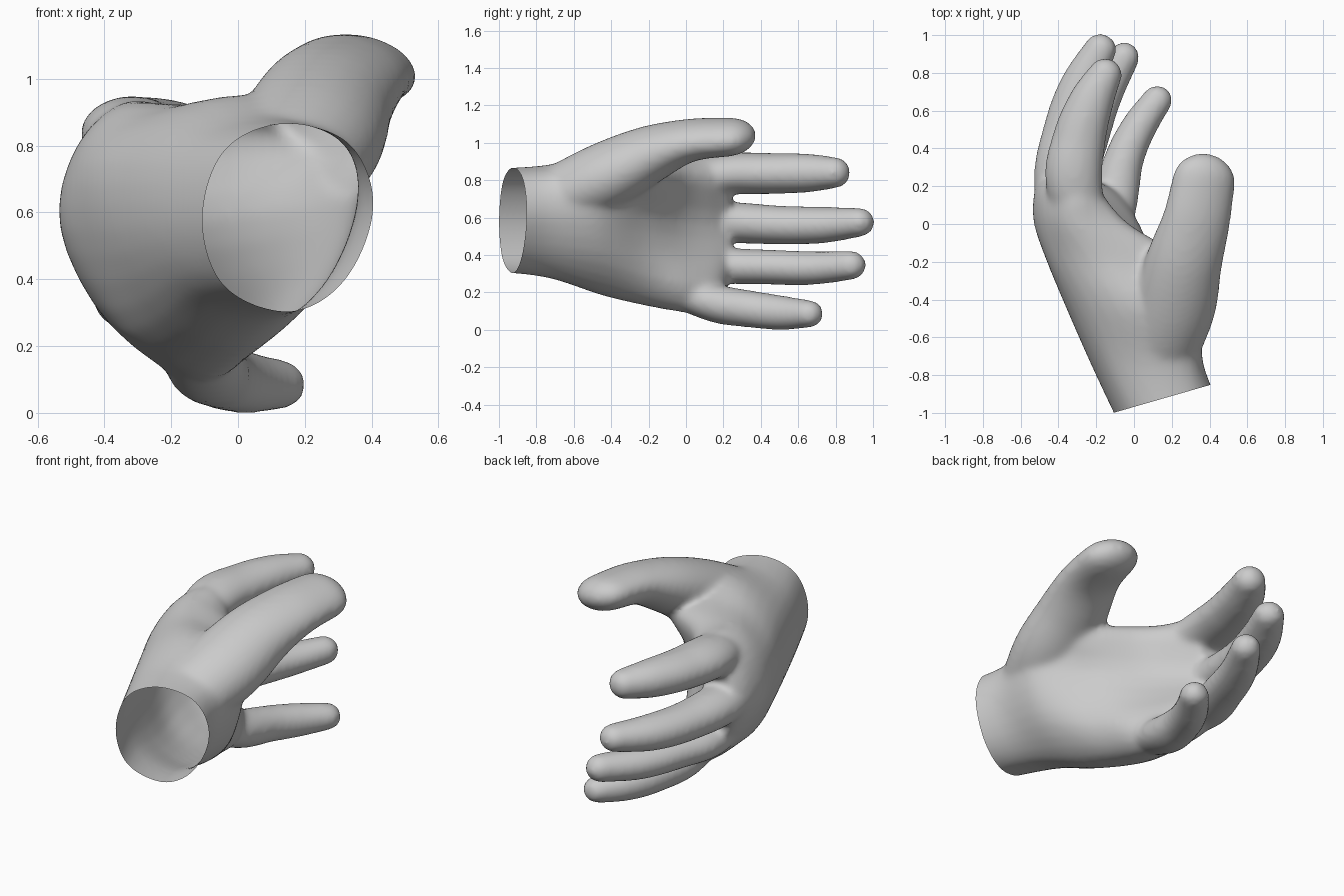
import bpy
import bmesh
import math
from mathutils import Vector

default = bpy.data.objects.get("Cube")
if default:
    bpy.data.objects.remove(default, do_unlink=True)


def spline(points, steps, closed=False):
    """Smooth curve through the points (any dimension)."""
    pts = [Vector(p) for p in points]
    count = len(pts)

    def at(i):
        return pts[i % count] if closed else pts[max(0, min(count - 1, i))]

    out = []
    for i in range(count if closed else count - 1):
        a, b, c, d = at(i - 1), at(i), at(i + 1), at(i + 2)
        for s in range(steps):
            t = s / steps
            out.append(0.5 * (b * 2 + (c - a) * t
                              + (a * 2 - b * 5 + c * 4 - d) * t ** 2
                              + (b * 3 - a - c * 3 + d) * t ** 3))
    if not closed:
        out.append(pts[-1])
    return out


def loft(bm, rings):
    """Skin a list of equal rings and close both ends."""
    loops = [[bm.verts.new(p) for p in ring] for ring in rings]
    for low, high in zip(loops, loops[1:]):
        for i in range(len(low)):
            j = (i + 1) % len(low)
            bm.faces.new((low[i], low[j], high[j], high[i]))
    bm.faces.new(list(reversed(loops[0])))
    bm.faces.new(loops[-1])


def digit(bm, path, tilt=0.0, tip=1.0, sides=24):
    """Tapered oval tube with a rounded tip; path holds x, y, z, width, height."""
    stations = spline(path, 6)
    centres = [Vector(s[:3]) for s in stations]
    rings = []

    def ring(centre, tangent, width, height):
        side = tangent.cross(Vector((0, 0, 1))).normalized()
        up = side.cross(tangent)
        across = side * math.cos(tilt) - up * math.sin(tilt)
        upright = up * math.cos(tilt) + side * math.sin(tilt)
        angles = [2 * math.pi * k / sides for k in range(sides)]
        rings.append([centre + across * width * math.cos(a)
                      + upright * height * math.sin(a) for a in angles])

    last = len(stations) - 1
    for i, s in enumerate(stations):
        tangent = (centres[min(i + 1, last)] - centres[max(i - 1, 0)]).normalized()
        ring(centres[i], tangent, s[3], s[4])
    width, height = stations[-1][3:5]
    for degrees in (20, 40, 60, 75, 86):
        a = math.radians(degrees)
        ring(centres[-1] + tangent * height * tip * math.sin(a), tangent,
             width * math.cos(a), height * math.cos(a))
    loft(bm, rings)


bm = bmesh.new()

# Palm: outlines (x, z) from the wrist to the knuckles, starting at the back
palm = {
    -1.1: [(-.06, .58), (.01, .78), (.19, .86), (.41, .8),
           (.52, .6), (.42, .4), (.21, .315), (.01, .385)],
    -.75: [(-.225, .57), (-.15, .79), (.07, .88), (.3, .82),
           (.37, .63), (.28, .4), (.1, .28), (-.14, .36)],
    -.45: [(-.355, .55), (-.285, .81), (.0, .95), (.34, .87),
           (.34, .63), (.23, .35), (.01, .185), (-.235, .28)],
    -.2: [(-.455, .55), (-.41, .8), (-.15, .925), (.27, .83),
          (.14, .61), (.11, .28), (-.06, .125), (-.325, .24)],
    0: [(-.525, .55), (-.475, .8), (-.3, .93), (-.03, .84),
        (-.09, .58), (.03, .25), (-.1, .09), (-.37, .255)],
    .15: [(-.528, .55), (-.475, .8), (-.31, .935), (-.16, .82),
          (-.23, .56), (-.08, .28), (-.1, .09), (-.38, .265)],
    .24: [(-.5, .55), (-.43, .79), (-.31, .88), (-.23, .8),
          (-.31, .56), (-.22, .36), (-.25, .28), (-.37, .31)],
}
outlines = [[(p.x, y, p.y) for p in spline(pts, 4, True)] for y, pts in palm.items()]
strands = [spline(strand, 6) for strand in zip(*outlines)]
loft(bm, list(zip(*strands)))

# Index, middle, ring and little finger
fingers = [
    [(-.2, -.2, .76, .09, .08), (-.315, .2, .83, .15, .11), (-.29, .45, .835, .142, .11),
     (-.225, .65, .838, .12, .104), (-.15, .795, .84, .09, .084)],
    [(-.33, -.2, .58, .09, .08), (-.395, .2, .575, .135, .108), (-.355, .5, .56, .125, .104),
     (-.28, .73, .56, .114, .098), (-.175, .93, .575, .086, .078)],
    [(-.26, -.2, .4, .09, .08), (-.315, .2, .345, .12, .095), (-.25, .45, .335, .117, .094),
     (-.165, .68, .33, .104, .09), (-.05, .885, .345, .082, .078)],
    [(-.12, -.25, .28, .07, .06), (-.1, .12, .15, .12, .1), (-.05, .35, .11, .105, .099),
     (.03, .52, .09, .094, .092), (.127, .66, .085, .08, .074)],
]
for path in fingers:
    digit(bm, path)

# Thumb with the muscle at its root
digit(bm, [(.1, -.75, .67, .2, .17), (.205, -.45, .81, .225, .185),
           (.265, -.2, .935, .205, .155), (.33, .02, 1.012, .183, .113),
           (.37, .23, 1.03, .17, .1)], tilt=math.radians(13), tip=1.45)

bmesh.ops.recalc_face_normals(bm, faces=bm.faces)
mesh = bpy.data.meshes.new("hand_parts")
bm.to_mesh(mesh)
bm.free()
hand = bpy.data.objects.new("hand", mesh)
bpy.context.collection.objects.link(hand)

# Fuse the parts into one skin and soften the webs between the fingers
fuse = hand.modifiers.new("fuse", 'REMESH')
fuse.mode = 'VOXEL'
fuse.voxel_size = 0.016
soften = hand.modifiers.new("soften", 'SMOOTH')
soften.factor = 0.5
soften.iterations = 16
depsgraph = bpy.context.evaluated_depsgraph_get()
skin = bpy.data.meshes.new_from_object(hand.evaluated_get(depsgraph))
hand.modifiers.clear()
hand.data = skin
skin.name = "hand_skin"
bpy.data.meshes.remove(mesh)

# Cut the wrist open on a slant
bm = bmesh.new()
bm.from_mesh(skin)
bmesh.ops.bisect_plane(bm, geom=bm.verts[:] + bm.edges[:] + bm.faces[:],
                       plane_co=(.15, -.925, .585), plane_no=(.277, -.961, 0),
                       clear_outer=True)
for face in bm.faces:
    face.smooth = True
    face.material_index = 0
bm.to_mesh(skin)
bm.free()

# Plain grey skin
grey = bpy.data.materials.new("plain_grey")
grey.use_nodes = True
colour = (0.6, 0.6, 0.6, 1)
grey.diffuse_color = colour
grey.node_tree.nodes["Principled BSDF"].inputs["Base Color"].default_value = colour
skin.materials.clear()
skin.materials.append(grey)
